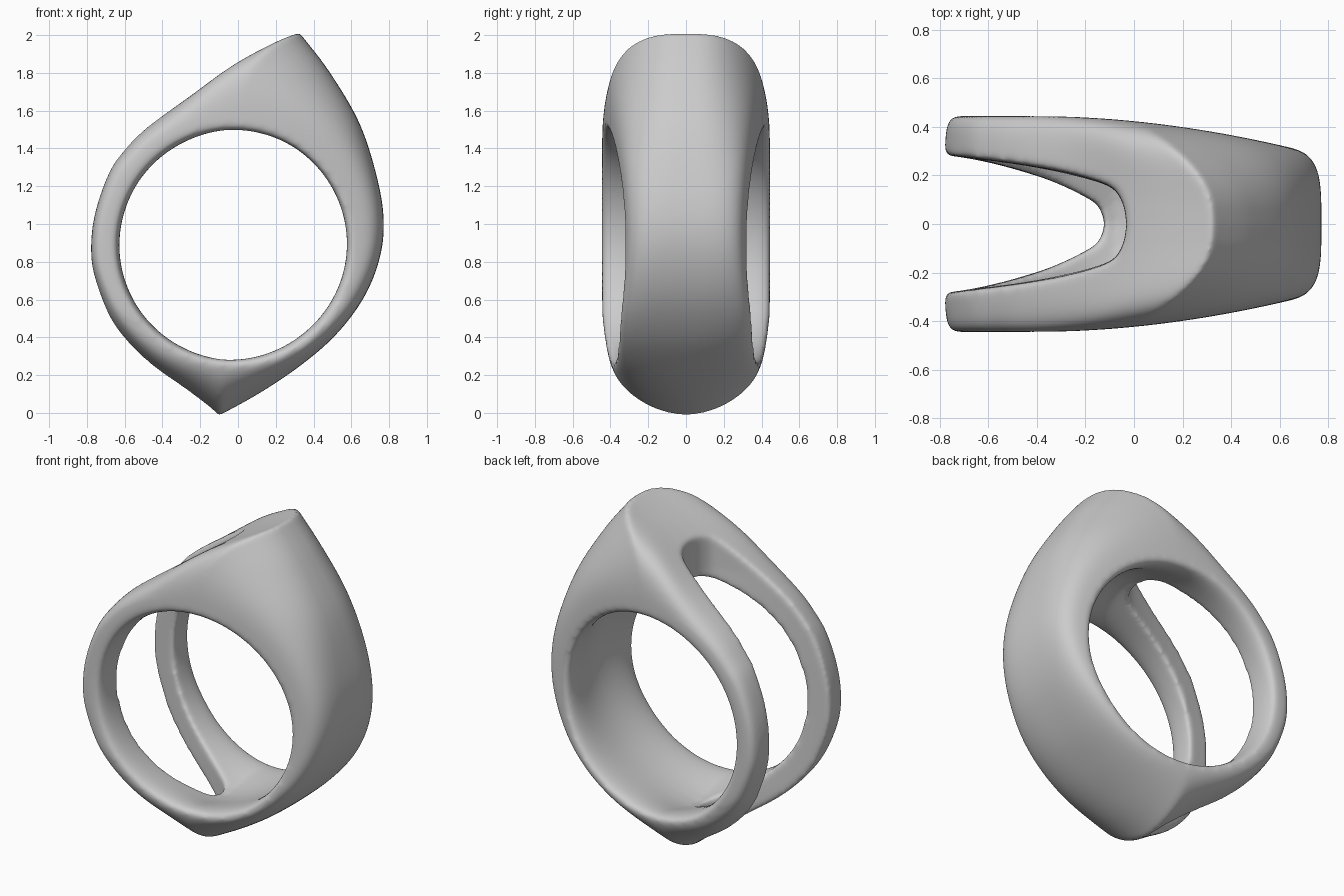
import bpy, bmesh, math
from mathutils import Vector, Matrix

cube = bpy.data.objects.get("Cube")
if cube:
    bpy.data.objects.remove(cube)

CENTRE = Vector((-0.027, 0, 0.888))
HOLE = 0.58       # finger hole radius
LIP = 0.06        # rounding of the hole edge
STEPS = 8         # samples per profile segment
ARC = 28          # samples across the width

# Outer profile as (x, z, squareness of the cross-section)
RIGHT_ARC = [(.325, 2.015, 2.7), (.485, 1.805, 2.9), (.645, 1.53, 3.3), (.74, 1.23, 3.8),
             (.772, 1, 4), (.745, .8, 4), (.66, .6, 3.5), (.515, .41, 2.8),
             (.33, .25, 2.3), (.115, .105, 2), (-.1, -.015, 2)]
LEFT_ARC = [(-.1, -.015, 2), (-.28, .11, 2.2), (-.49, .27, 3), (-.66, .465, 4),
            (-.755, .7, 6), (-.78, .86, 7), (-.76, 1.05, 7), (-.69, 1.26, 6),
            (-.61, 1.385, 5), (-.475, 1.52, 4.5), (-.2, 1.71, 3.5),
            (.06, 1.88, 3), (.325, 2.015, 2.7)]
PEAK = (Vector((.325, 0, 2.015)) - CENTRE).normalized()


def spline(points, steps):
    """Smooth curve through the points, without the last one."""
    p = [Vector(q) for q in points]
    p = [2 * p[0] - p[1]] + p + [2 * p[-1] - p[-2]]
    out = []
    for a, b, c, d in zip(p, p[1:], p[2:], p[3:]):
        for k in range(steps):
            t = k / steps
            out.append(b + (c - a) * t / 2 + (2 * a - 5 * b + 4 * c - d) * t * t / 2
                       + (3 * b - a - 3 * c + d) * t ** 3 / 2)
    return out


def half_width(p):
    """Narrows towards the right side and the bottom."""
    side = 0.12 * max(0, p.x + 0.4) ** 1.9
    foot = 0.1 * max(0, 1 - p.z / 0.55) ** 1.5
    return 0.445 - side - foot


def section(x, z, power):
    """Closed cross-section: domed outside, hollowed hole side with soft lips."""
    ray = Vector((x, 0, z)) - CENTRE
    depth = ray.length - HOLE - LIP
    hollow = min(0.12, 0.35 * depth)
    ray.normalize()
    sweep = -0.25 * max(0, ray.dot(PEAK)) ** 3
    loop = []
    for k in range(2 * ARC):
        a = math.pi * k / ARC
        c, s = math.cos(a), math.sin(a)
        outside = s >= 0
        n = power if outside else 2.6
        v = math.copysign(abs(c) ** (2 / n), c)
        h = abs(s) ** (2 / n)
        h = h * depth if outside else hollow * (1 - v * v) ** 2 - h * LIP
        # The crest swings back towards the sides
        turn = Matrix.Rotation(sweep * abs(v) ** 2.6, 3, 'Y')
        p = CENTRE + turn @ ray * (HOLE + LIP + h)
        p.y = v * half_width(p)
        loop.append(p)
    return loop


def loft(name, loops, closed):
    """Skin a row of equal loops, joined in a circle or capped at the ends."""
    bm = bmesh.new()
    rows = [[bm.verts.new(p) for p in loop] for loop in loops]
    pairs = list(zip(rows, rows[1:]))
    if closed:
        pairs.append((rows[-1], rows[0]))
    else:
        bm.faces.new(rows[0])
        bm.faces.new(rows[-1])
    for a, b in pairs:
        for i in range(len(a)):
            j = (i + 1) % len(a)
            bm.faces.new((a[i], a[j], b[j], b[i]))
    bmesh.ops.recalc_face_normals(bm, faces=bm.faces)
    mesh = bpy.data.meshes.new(name)
    bm.to_mesh(mesh)
    bm.free()
    obj = bpy.data.objects.new(name, mesh)
    bpy.context.collection.objects.link(obj)
    return obj


def slot_outline(points, z):
    """Mirrored slot outline at one height."""
    side = [(p.x, p.y) for p in spline(points, 6)]
    tip = points[-1]
    return ([Vector((x, y, z)) for x, y in side] + [Vector((tip[0], 0, z))]
            + [Vector((x, -y, z)) for x, y in reversed(side)])


# Ring body
profile = spline(RIGHT_ARC, STEPS) + spline(LEFT_ARC, STEPS)
ring = loft("ring_body", [section(*p) for p in profile], True)

# Slot that splits the left half into two bands
upper = [(-1, .29, 0), (-.72, .278, 0), (-.39, .235, 0), (-.12, .165, 0), (-.05, .095, 0), (-.03, 0, 0)]
lower = [(-1, .29, 0), (-.72, .275, 0), (-.39, .195, 0), (-.18, .1, 0), (-.135, .05, 0), (-.12, 0, 0)]
slot = loft("slot_cutter", [slot_outline(lower, -0.2), slot_outline(lower, 0.3),
                            slot_outline(upper, 1.6), slot_outline(upper, 2.3)], False)
slot.hide_render = True

cut = ring.modifiers.new("slot", 'BOOLEAN')
cut.operation = 'DIFFERENCE'
cut.solver = 'EXACT'
cut.object = slot
remesh = ring.modifiers.new("even_surface", 'REMESH')
remesh.mode = 'VOXEL'
remesh.voxel_size = 0.01
remesh.use_smooth_shade = True
soften = ring.modifiers.new("soft_edges", 'SMOOTH')
soften.factor = 0.5
soften.iterations = 36

# Bake the modifiers and drop the cutter
graph = bpy.context.evaluated_depsgraph_get()
baked = bpy.data.meshes.new_from_object(ring.evaluated_get(graph))
ring.modifiers.clear()
ring.data = baked
bpy.data.objects.remove(slot)
for poly in baked.polygons:
    poly.use_smooth = True

# Grey metal
grey = bpy.data.materials.new("plain_grey")
grey.use_nodes = True
colour = (0.6, 0.6, 0.6, 1)
grey.diffuse_color = colour
grey.node_tree.nodes["Principled BSDF"].inputs["Base Color"].default_value = colour
baked.materials.clear()
baked.materials.append(grey)
